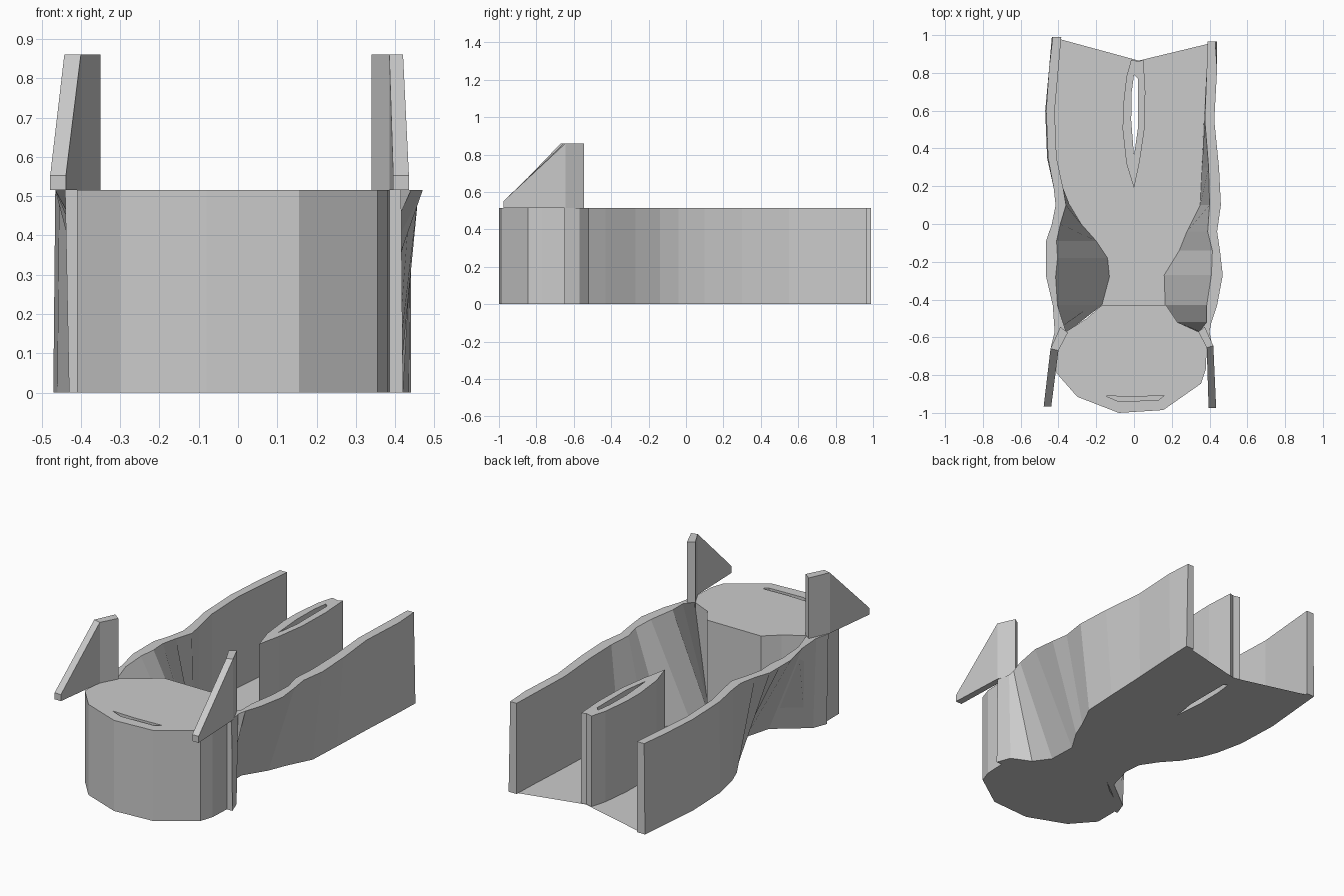
import bpy, bmesh

if "Cube" in bpy.data.objects:
    bpy.data.objects.remove(bpy.data.objects["Cube"])


def finish(name, bm, normals=True):
    if normals:
        bmesh.ops.recalc_face_normals(bm, faces=bm.faces)
    me = bpy.data.meshes.new(name)
    bm.to_mesh(me)
    bm.free()
    ob = bpy.data.objects.new(name, me)
    bpy.context.collection.objects.link(ob)
    return ob


def loft(name, rings):
    """Skin a row of closed rings and cap both ends."""
    bm = bmesh.new()
    vs = [[bm.verts.new(p) for p in r] for r in rings]
    n = len(rings[0])
    for a, b in zip(vs, vs[1:]):
        for i in range(n):
            j = (i + 1) % n
            bm.faces.new((a[i], a[j], b[j], b[i]))
    bm.faces.new(vs[0])
    bm.faces.new(vs[-1])
    return finish(name, bm)


def flat(bm, z, *loops):
    """Fill an outline, with optional holes, at height z; returns the loops."""
    out, edges = [], []
    for pts in loops:
        vs = [bm.verts.new((x, y, z)) for x, y in pts]
        edges += [bm.edges.new((vs[i - 1], vs[i])) for i in range(len(vs))]
        out.append(vs)
    bmesh.ops.triangle_fill(bm, use_beauty=True, use_dissolve=False, edges=edges,
                            normal=(0, 0, 1))
    return out


def prism(name, z0, z1, *loops):
    bm = bmesh.new()
    lo, hi = flat(bm, z0, *loops), flat(bm, z1, *loops)
    for a, b in zip(lo, hi):
        for i in range(len(a)):
            bm.faces.new((a[i - 1], a[i], b[i], b[i - 1]))
    return finish(name, bm)


H = 0.515

# Side walls: y, top inner x, top outer x, bottom inner x
left = [(0.99, -.385, -.43, -.385), (.82, -.40, -.45, -.40), (.6, -.42, -.465, -.42),
        (.35, -.41, -.455, -.41), (.19, -.375, -.425, -.375), (.1, -.36, -.415, -.34),
        (0, -.39, -.435, -.28), (-.09, -.41, -.465, -.20), (-.18, -.405, -.465, -.14),
        (-.28, -.415, -.465, -.13), (-.43, -.405, -.43, -.17), (-.57, -.36, -.42, -.35),
        (-.65, -.40, -.44, -.38)]
right = [(.965, .39, .43, .39), (.82, .385, .44, .385), (.55, .375, .425, .37),
         (.3, .395, .45, .36), (.1, .40, .46, .35), (-.04, .39, .44, .28),
         (-.14, .415, .455, .24), (-.27, .41, .47, .16), (-.43, .385, .44, .165),
         (-.52, .385, .41, .23), (-.57, .345, .40, .34), (-.65, .38, .415, .37)]
for side, rows, t in (("left", left, -.05), ("right", right, .05)):
    loft(side + "_wall", [((b, y, 0), (b + t, y, 0), (o, y, H), (i, y, H))
                          for y, i, o, b in rows])

# Centre divider with a slot through it
slot = [(0, .36), (.02, .5), (.02, .77), (0, .79), (-.012, .7), (-.015, .55)]
prism("centre_divider", 0, H,
      [(0, .19), (.03, .33), (.055, .5), (.06, .7), (.05, .87), (.025, .86),
       (-.015, .87), (-.04, .78), (-.058, .62), (-.06, .5), (-.04, .32)], slot)

# Thin floor with the same slot and a notched rear edge
bm = bmesh.new()
outline = ([(r[3] - .05, r[0]) for r in left[:-2]] +
           [(r[3] + .05, r[0]) for r in reversed(right[:-3])] + [(.025, .865)])
flat(bm, 0, outline, slot)
bmesh.ops.recalc_face_normals(bm, faces=bm.faces)
finish("floor", bm)

# Rounded front block with a shallow crescent groove
block = prism("front_block", 0, H,
              [(.17, -.43), (-.17, -.43), (-.25, -.50), (-.36, -.57), (-.41, -.66),
               (-.41, -.79), (-.30, -.915), (-.08, -1), (.155, -.985), (.355, -.845),
               (.38, -.77), (.385, -.65), (.34, -.57), (.23, -.52)])
cutter = prism("groove_cutter", H - .03, H + .05,
               [(-.15, -.91), (-.08, -.94), (.13, -.932), (.16, -.908), (0, -.915)])
cutter.hide_render = True
cutter.hide_viewport = True
mod = block.modifiers.new("groove", "BOOLEAN")
mod.object = cutter
mod.operation = "DIFFERENCE"
mod.solver = "EXACT"

# Raised corner fins: outer xy, inner xy, top z
fins = {"left_fin": [(-.478, -.965, -.438, -.965, .552), (-.442, -.66, -.40, -.67, .86),
                     (-.39, -.545, -.35, -.575, .86)],
        "right_fin": [(.435, -.975, .395, -.975, .552), (.42, -.645, .385, -.655, .86),
                      (.375, -.545, .34, -.57, .86)]}
for name, rows in fins.items():
    loft(name, [((a, b, H), (c, d, H), (c, d, z), (a, b, z)) for a, b, c, d, z in rows])
